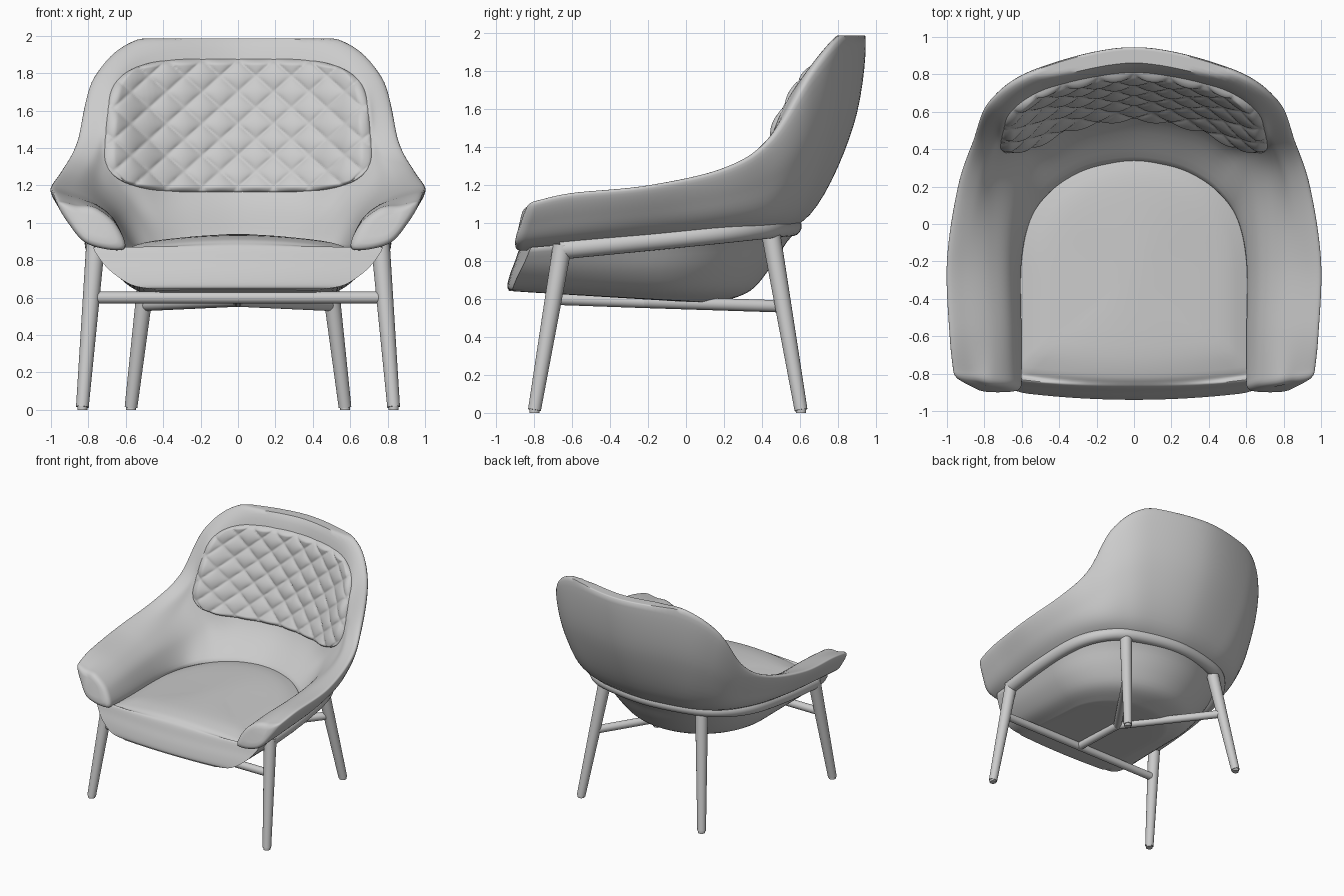
import bpy, bmesh, math
from mathutils import Vector as V
from mathutils.bvhtree import BVHTree

if "Cube" in bpy.data.objects:
    bpy.data.objects.remove(bpy.data.objects["Cube"])


def spline(pts, n, closed=False):
    """Catmull-Rom samples through the points."""
    m, out = len(pts), []
    get = lambda i: pts[i % m] if closed else pts[max(0, min(m - 1, i))]
    for i in range(m if closed else m - 1):
        p0, p1, p2, p3 = (get(i + k) for k in (-1, 0, 1, 2))
        for j in range(n):
            t = j / n
            out.append(0.5 * (2 * p1 + (p2 - p0) * t + (2 * p0 - 5 * p1 + 4 * p2 - p3) * t * t
                              + (3 * p1 - p0 - 3 * p2 + p3) * t ** 3))
    if not closed:
        out.append(pts[-1].copy())
    return out


def mirrored(half):
    """Right-side points ending on the centre line, continued to the left side."""
    half = [V(p) for p in half]
    return half + [V((-p.x, p.y, p.z)) for p in half[-2::-1]]


def loft(name, rings, closed=True, caps=True, angle=50):
    bm = bmesh.new()
    rows = [[bm.verts.new(p) for p in r] for r in rings]
    n = len(rows[0])
    for a, b in zip(rows, rows[1:]):
        for i in range(n if closed else n - 1):
            j = (i + 1) % n
            bm.faces.new((a[i], a[j], b[j], b[i]))
    if caps:
        bm.faces.new(rows[0])
        bm.faces.new(rows[-1])
    bmesh.ops.recalc_face_normals(bm, faces=bm.faces)
    me = bpy.data.meshes.new(name)
    bm.to_mesh(me)
    bm.free()
    ob = bpy.data.objects.new(name, me)
    bpy.context.collection.objects.link(ob)
    bpy.ops.object.select_all(action='DESELECT')
    ob.select_set(True)
    bpy.context.view_layer.objects.active = ob
    bpy.ops.object.shade_smooth_by_angle(angle=math.radians(angle))
    return ob


def tube(name, pts, r0, r1=None):
    """Round bar along a path, tapering from r0 to r1."""
    r1 = r0 if r1 is None else r1
    pts = [V(p) for p in pts]
    rings = []
    for i, p in enumerate(pts):
        d = (pts[min(i + 1, len(pts) - 1)] - pts[max(i - 1, 0)]).normalized()
        side = d.cross(V((0, 0, 1)) if abs(d.z) < 0.8 else V((0, 1, 0))).normalized()
        up = side.cross(d)
        r = r0 + (r1 - r0) * i / (len(pts) - 1)
        rings.append([p + r * (math.cos(a) * side + math.sin(a) * up)
                      for a in (k * math.tau / 24 for k in range(24))])
    return loft(name, rings)


# Shell rails, arm front to back centre: seat edge, lower inner, upper inner, rim, bottom
seat_edge = [(.61, -.87, .86), (.61, -.6, .85), (.61, -.22, .85), (.56, .02, .86),
             (.46, .16, .88), (.34, .25, .89), (.2, .305, .9), (0, .33, .9)]
low = [(.65, -.84, .99), (.65, -.6, 1.0), (.66, -.2, 1.02), (.63, .12, 1.04),
       (.56, .33, 1.08), (.46, .43, 1.12), (.29, .52, 1.15), (0, .57, 1.16)]
high = [(.76, -.82, 1.08), (.75, -.6, 1.09), (.77, -.2, 1.12), (.75, .18, 1.18),
        (.71, .38, 1.3), (.65, .5, 1.54), (.42, .66, 1.6), (0, .735, 1.62)]
rim = [(.965, -.79, 1.11), (.985, -.6, 1.15), (1, -.2, 1.19), (.94, .2, 1.28),
       (.86, .44, 1.43), (.77, .66, 1.76), (.52, .83, 1.95), (0, .945, 1.98)]
base = [(.80, -.87, .885), (.82, -.6, .915), (.83, -.2, .955), (.79, .15, .99),
        (.68, .4, 1.01), (.52, .54, 1.03), (.33, .61, 1.04), (0, .65, 1.04)]
rails = [spline(mirrored(r), 10) for r in (seat_edge, low, high, rim, base)]

sections = []
for a, b, c, e, g in zip(*rails):
    out = V((c.x - e.x, c.y - e.y, 0)).normalized()
    inward = V((out.x, out.y * .6, 0)).normalized()
    d = e + inward * .10 + V((0, 0, -.015))
    f = (e + g) / 2 - out * .085 * (e - g).length
    sec = spline([a, b, c, d, e, f, g], 7, True)
    for p in sec:  # flat top of the backrest
        p.z = min(p.z, 1.985)
        p.y = min(p.y, .945)
    sections.append(sec)


def arm_end(sec, k, push):
    mid = sum(sec, V()) / len(sec)
    return [p.lerp(mid, k) + V((0, -push, 0)) for p in sec]


ends = [(.5, .04), (.25, .036), (.1, .026), (.03, .013)]
sections = ([arm_end(sections[0], *e) for e in ends] + sections
            + [arm_end(sections[-1], *e) for e in reversed(ends)])
shell = loft("shell", sections)

# Quilted pad laid on the inner face of the backrest
bvh = BVHTree.FromPolygons([v.co for v in shell.data.vertices],
                           [p.vertices[:] for p in shell.data.polygons])
NX, NZ = 150, 90
pad = []
for j in range(NZ + 1):
    b = 2 * j / NZ - 1
    row = []
    for i in range(NX + 1):
        a = 2 * i / NX - 1
        x = .71 * a * (1 - .17 * abs(b) ** 5) * (1 - .04 * b)
        z = 1.52 + .36 * b * (1 - .16 * abs(a) ** 5)
        hit = bvh.ray_cast(V((x, -2, z)), V((0, 1, 0)))[0]
        y = hit.y if hit else .6
        edge = min(1, (1 - max(abs(a), abs(b))) * 12) ** .5
        u, v = x / .19 + z / .17, x / .19 - z / .17
        puff = abs(math.sin(math.pi * u) * math.sin(math.pi * v)) ** .45
        row.append(V((x, y + .012 - edge * (.028 + .024 * puff), z)))
    pad.append(row)
loft("quilted_pad", pad, closed=False, caps=False, angle=80)

# Seat: bowl underneath and domed cushion, as stacked D-shaped outlines
# half width, back y, front y, height, slope along y, crown
levels = [(.05, -.35, -.5, .585, -.06, 0), (.38, .08, -.89, .585, -.06, 0),
          (.46, .2, -.93, .6, -.05, 0), (.57, .34, -.94, .65, -.02, 0),
          (.67, .44, -.925, .75, .02, 0), (.735, .53, -.90, .86, .07, 0),
          (.77, .60, -.875, .94, .085, 0), (.66, .40, -.85, .90, .01, .05),
          (.60, .35, -.80, .915, 0, .06),
          (.45, .2, -.65, .935, 0, .06), (.05, -.2, -.3, .94, 0, .06)]


def d_outline(w, yb, yf, z, k, crown):
    r = min(.95 * w, (yb - yf) * .6)
    pts = [V((w * math.cos(t), yb - r + r * math.sin(t), 0))
           for t in (math.pi * i / 32 for i in range(33))]
    pts += [V((-w, yb - r + (yf - yb + r) * i / 8, 0)) for i in range(1, 8)]
    pts += [V((w * (i / 8 - 1), yf, 0)) for i in range(17)]
    pts += [V((w, yf + (yb - r - yf) * i / 8, 0)) for i in range(1, 8)]
    front = yf + .04
    for p in pts:
        if p.y < front:
            p.y += .05 * (p.x / .7) ** 2
        p.z = z + k * p.y - crown * (p.x / .62) ** 2
    return pts


columns = [spline(list(c), 4) for c in zip(*(d_outline(*l) for l in levels))]
loft("seat", list(zip(*columns)))

# Frame rail wrapping under the shell
rail = [(.76, -.66, .86), (.765, -.25, .90), (.725, .13, .938),
        (.6, .36, .962), (.4, .485, .975), (0, .555, .982)]
tube("frame_rail", spline(mirrored(rail), 8), .053)

# Legs with feet, and rear stretchers joining a stem from the front stretcher
joint = (0, -.21, .583)
for s, side in ((1, "right"), (-1, "left")):
    for part, top, foot in (("front", (.762, -.65, .88), (.832, -.797, .015)),
                            ("rear", (.46, .445, .95), (.572, .605, .015))):
        top, foot = V((top[0] * s, *top[1:])), V((foot[0] * s, *foot[1:]))
        tube(f"{part}_leg_{side}", [top, foot], .05, .034)
        tube(f"{part}_foot_{side}", [foot + V((0, 0, .01)), V((foot.x, foot.y, 0))], .027)
    tube(f"rear_stretcher_{side}", [joint, (.5 * s, .51, .56)], .032)
tube("stretcher_stem", [(0, -.69, .60), joint], .032)
tube("front_stretcher", [(-.78, -.695, .60), (.78, -.695, .60)], .032)
